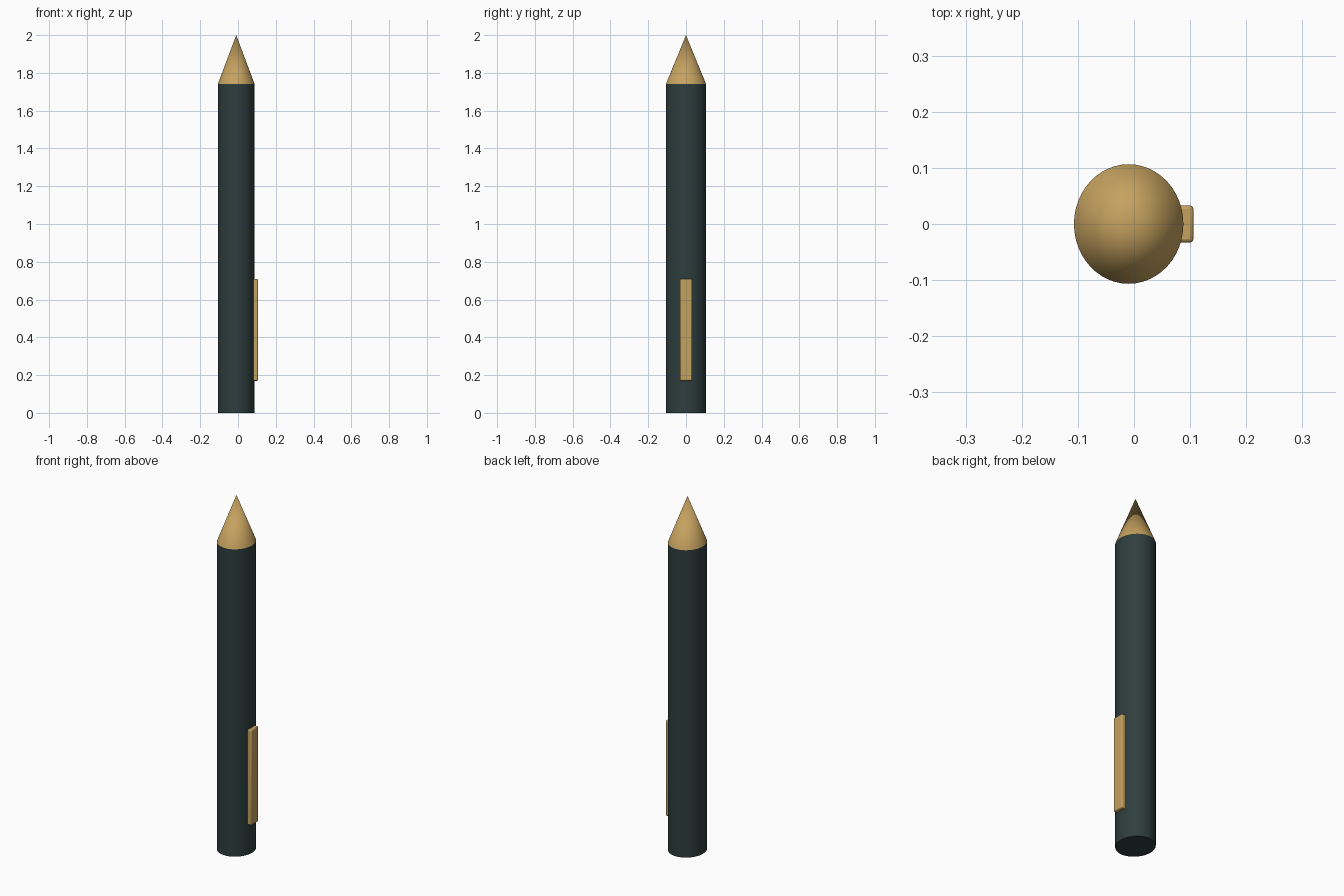
import bpy

if "Cube" in bpy.data.objects:
    bpy.data.objects.remove(bpy.data.objects["Cube"])

def material(name, colour):
    m = bpy.data.materials.new(name)
    m.diffuse_color = (*colour, 1)
    m.use_nodes = True
    m.node_tree.nodes["Principled BSDF"].inputs["Base Color"].default_value = m.diffuse_color
    return m

dark = material("dark green grey", (0.028, 0.048, 0.048))
gold = material("warm gold", (0.56, 0.36, 0.115))

CX, RX, RY = -0.0095, 0.0975, 0.1065   # slightly oval barrel
SHOULDER, TOP = 1.74, 2.0

def finish(name, mat, angle=0.6):
    ob = bpy.context.object
    ob.name = name
    ob.data.materials.append(mat)
    bpy.ops.object.transform_apply(location=False, rotation=False, scale=True)
    bpy.ops.object.shade_smooth_by_angle(angle=angle)
    return ob

# barrel
bpy.ops.mesh.primitive_cylinder_add(vertices=48, radius=1, depth=SHOULDER,
                                    location=(CX, 0, SHOULDER / 2))
bpy.context.object.scale = (RX, RY, 1)
finish("barrel", dark)

# pointed tip
bpy.ops.mesh.primitive_cone_add(vertices=48, radius1=1, radius2=0, depth=TOP - SHOULDER,
                                location=(CX, 0, (SHOULDER + TOP) / 2))
bpy.context.object.scale = (RX, RY, 1)
finish("tip", gold)

# side clip with softened edges
bpy.ops.mesh.primitive_cube_add(size=1, location=(0.089, 0, 0.44))
bpy.context.object.scale = (0.034, 0.066, 0.54)
clip = finish("clip", gold)
bevel = clip.modifiers.new("soft edges", 'BEVEL')
bevel.width = 0.006
bevel.segments = 2
